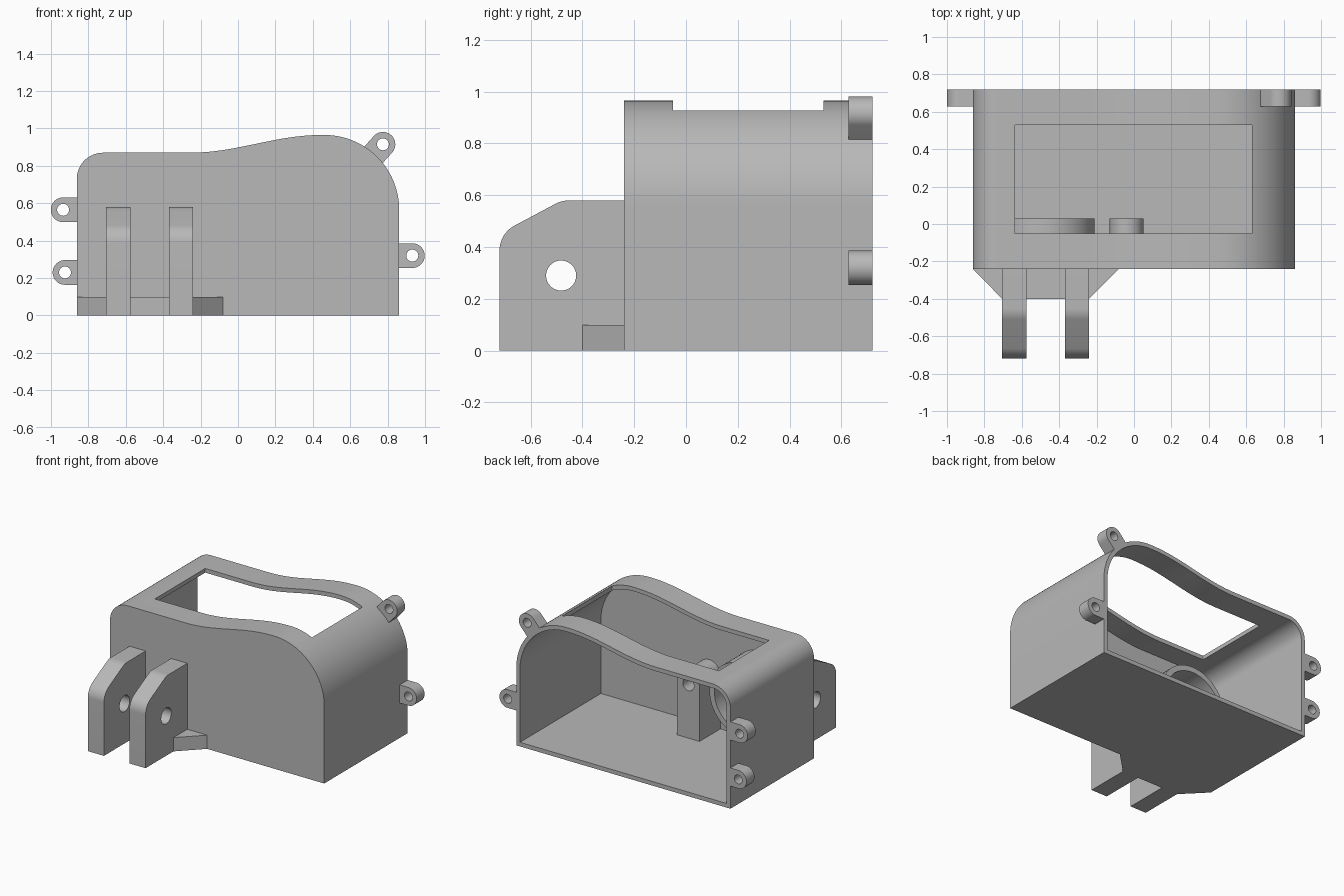
import bpy, bmesh, math

if "Cube" in bpy.data.objects:
    bpy.data.objects.remove(bpy.data.objects["Cube"], do_unlink=True)

GREY = (0.48, 0.48, 0.48, 1)
mat = bpy.data.materials.new("matte_grey")
mat.use_nodes = True
mat.diffuse_color = GREY
mat.node_tree.nodes["Principled BSDF"].inputs["Base Color"].default_value = GREY


def arc(cx, cy, r, start, end, n=16):
    """Points on an arc, angles in degrees."""
    angles = [math.radians(start + (end - start) * i / n) for i in range(n + 1)]
    return [(cx + r * math.cos(a), cy + r * math.sin(a)) for a in angles]


def circle(cx, cy, r, n=48):
    return arc(cx, cy, r, 0, 360, n)[:-1]


def prism(name, points, axis, lo, hi):
    """Extrude a 2D outline along one axis."""
    place = {"x": lambda p, d: (d, p[0], p[1]),
             "y": lambda p, d: (p[0], d, p[1]),
             "z": lambda p, d: (p[0], p[1], d)}[axis]
    bm = bmesh.new()
    ends = [[bm.verts.new(place(p, d)) for p in points] for d in (lo, hi)]
    for end in ends:
        bm.faces.new(end)
    count = len(points)
    for i in range(count):
        j = (i + 1) % count
        bm.faces.new((ends[0][i], ends[0][j], ends[1][j], ends[1][i]))
    bmesh.ops.recalc_face_normals(bm, faces=bm.faces)
    mesh = bpy.data.meshes.new(name)
    bm.to_mesh(mesh)
    bm.free()
    mesh.materials.append(mat)
    obj = bpy.data.objects.new(name, mesh)
    bpy.context.collection.objects.link(obj)
    return obj


def finish(obj, *cutters):
    """Cut away the cutters, then smooth the curved faces."""
    bpy.ops.object.select_all(action="DESELECT")
    obj.select_set(True)
    bpy.context.view_layer.objects.active = obj
    for cutter in cutters:
        cutter.hide_render = True
        mod = obj.modifiers.new("cut", "BOOLEAN")
        mod.operation = "DIFFERENCE"
        mod.solver = "EXACT"
        mod.object = cutter
        bpy.ops.object.modifier_apply(modifier=mod.name)
        bpy.data.objects.remove(cutter, do_unlink=True)
    bpy.ops.object.shade_smooth_by_angle(angle=math.radians(30))


def housing_outline(t):
    """Housing cross-section, inset by t."""
    side = 0.862 - t
    pts = [(-side, t)]
    pts += arc(-0.722, 0.73, 0.14 - t, 180, 90)
    for i in range(25):
        f = i / 24
        rise = 0.095 * (1 - math.cos(math.pi * f)) / 2
        pts.append((-0.26 + 0.71 * f, 0.87 - t + rise))
    pts += arc(0.462, 0.565, 0.4 - t, 90, 0, 32)
    pts.append((side, t))
    return pts


# Housing: open at the back, with a window through the curved top
WALL = 0.03
FRONT, BACK = -0.24, 0.72
housing = prism("housing", housing_outline(0), "y", FRONT, BACK)
cavity = prism("cavity_cutter", housing_outline(WALL), "y", FRONT + WALL, BACK + 0.1)
window = prism("window_cutter", [(-0.635, -0.05), (0.63, -0.05), (0.63, 0.53), (-0.635, 0.53)],
               "z", 0.7, 1.2)
finish(housing, cavity, window)

# Screw lugs round the back rim: centre and direction pointing outward
lugs = {"right_upper_lug": (-0.935, 0.565, 180),
        "right_lower_lug": (-0.925, 0.23, 180),
        "left_lug": (0.932, 0.32, 0),
        "top_lug": (0.775, 0.915, 48)}
for name, (cx, cz, angle) in lugs.items():
    a = math.radians(angle)
    r, reach = 0.066, 0.085
    pts = arc(cx, cz, r, angle - 90, angle + 90, 24)
    back = (-math.cos(a) * reach, -math.sin(a) * reach)
    pts += [(pts[-1][0] + back[0], pts[-1][1] + back[1]),
            (pts[0][0] + back[0], pts[0][1] + back[1])]
    lug = prism(name, pts, "y", 0.628, BACK)
    finish(lug, prism("lug_hole", circle(cx, cz, 0.032, 32), "y", 0.5, 0.9))

# Pair of hinge brackets on the front
bracket = [(FRONT + 0.01, 0), (FRONT + 0.01, 0.58)]
bracket += arc(-0.45, 0.46, 0.12, 90, 121, 8)
bracket += arc(-0.61, 0.386, 0.11, 121, 180, 12)
bracket += [(-0.72, 0)]
for name, lo, hi in (("right_bracket", -0.705, -0.575), ("left_bracket", -0.37, -0.24)):
    obj = prism(name, bracket, "x", lo, hi)
    finish(obj, prism("pin_hole", circle(-0.482, 0.29, 0.058), "x", lo - 0.1, hi + 0.1))

# Tapered foot joining the brackets to the housing
foot = prism("bracket_foot", [(-0.862, FRONT), (-0.705, -0.4), (-0.24, -0.4), (-0.08, FRONT)],
             "z", 0, 0.1)
finish(foot)

# Inside: round collar and bored post on the front wall
INNER = FRONT + WALL - 0.01
collar = prism("inner_collar", circle(-0.48, 0.42, 0.27, 64), "y", INNER, 0.03)
finish(collar, prism("collar_bore", circle(-0.48, 0.42, 0.23, 64), "y", -0.5, 0.3))

post = prism("inner_post", [(0.05, 0.02)] + arc(-0.04, 0.42, 0.09, 0, 180, 24) + [(-0.13, 0.02)],
             "y", INNER, 0.03)
finish(post, prism("post_bore", circle(-0.04, 0.42, 0.045, 32), "y", -0.19, 0.3))
